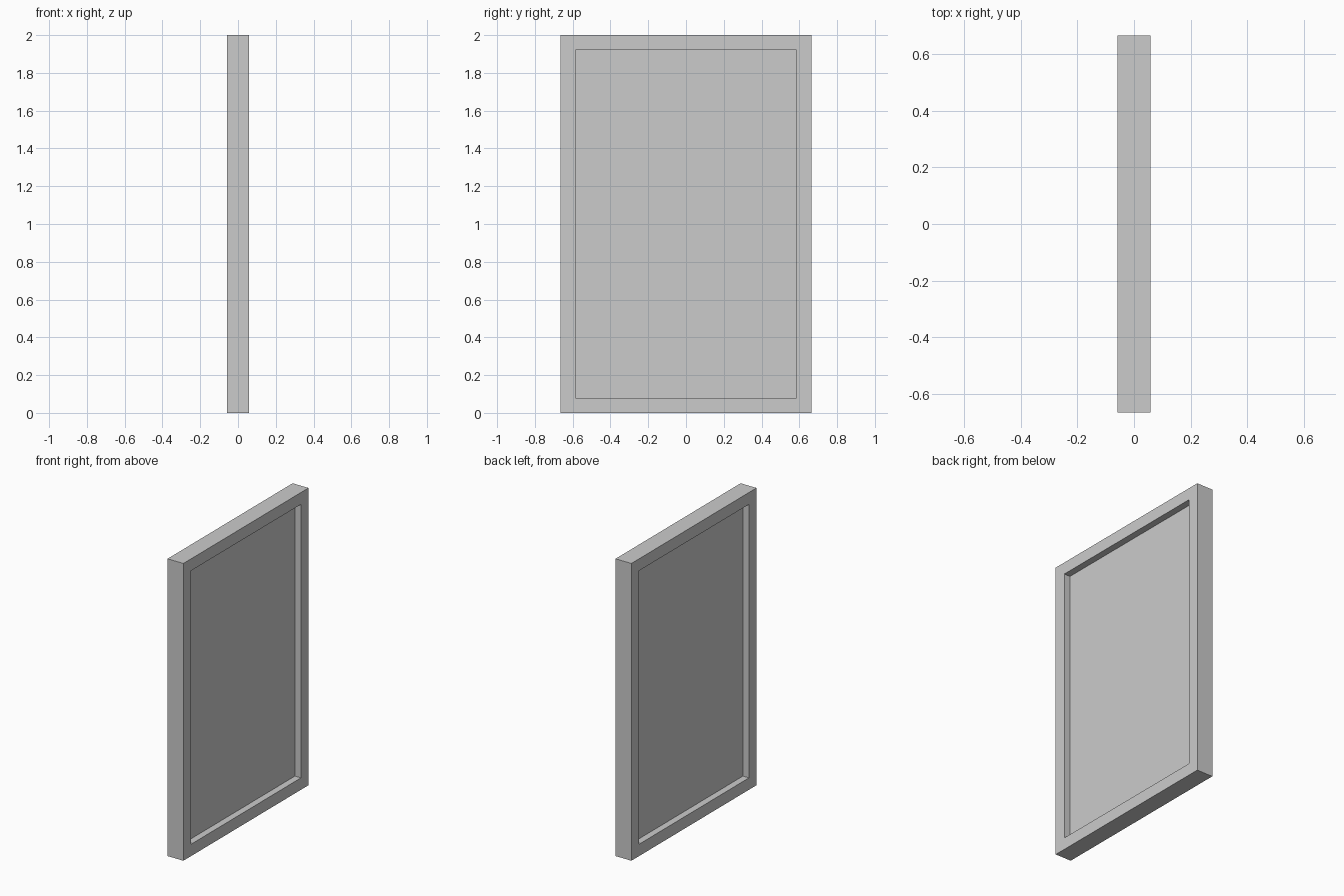
import bpy, bmesh
from mathutils import Matrix

if "Cube" in bpy.data.objects:
    bpy.data.objects.remove(bpy.data.objects["Cube"])

DEPTH, WIDTH, HEIGHT = 0.118, 1.33, 2.0
BORDER, RECESS = 0.08, 0.045

# Solid slab standing on the ground
bm = bmesh.new()
bmesh.ops.create_cube(bm, size=1.0)
bmesh.ops.transform(bm, verts=bm.verts,
                    matrix=Matrix.Translation((0, 0, HEIGHT / 2)) @ Matrix.Diagonal((DEPTH, WIDTH, HEIGHT, 1)))
bm.normal_update()

# Recess a framed panel into both broad faces
for face in [f for f in bm.faces if abs(f.normal.x) > 0.9]:
    inward = -face.normal.copy()
    bmesh.ops.inset_region(bm, faces=[face], thickness=BORDER, use_even_offset=True)
    walls = bmesh.ops.extrude_discrete_faces(bm, faces=[face])
    bmesh.ops.translate(bm, verts=walls["faces"][0].verts, vec=inward * RECESS)

bmesh.ops.recalc_face_normals(bm, faces=bm.faces)
mesh = bpy.data.meshes.new("framed_panel")
bm.to_mesh(mesh)
bm.free()
bpy.context.collection.objects.link(bpy.data.objects.new("framed_panel", mesh))
